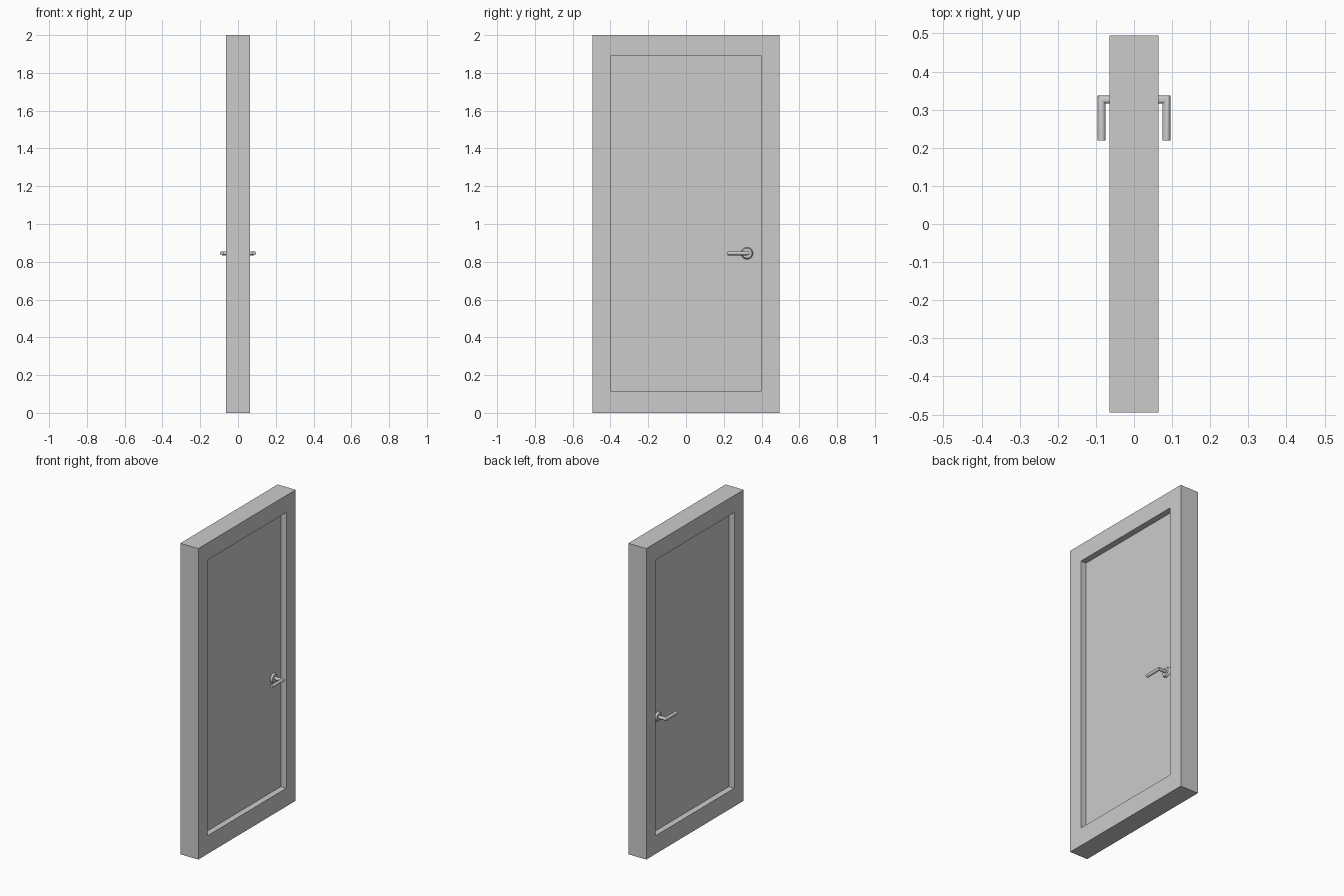
import bpy, bmesh
from math import sin, cos, pi
from mathutils import Matrix

if "Cube" in bpy.data.objects:
    bpy.data.objects.remove(bpy.data.objects["Cube"])

HALF_T, LEAF_T = 0.064, 0.025      # half thickness of frame and leaf
HANDLE_Y, HANDLE_Z = 0.326, 0.845


def make(name, bm, smooth=False):
    bmesh.ops.recalc_face_normals(bm, faces=bm.faces)
    me = bpy.data.meshes.new(name)
    bm.to_mesh(me)
    bm.free()
    ob = bpy.data.objects.new(name, me)
    bpy.context.collection.objects.link(ob)
    if smooth:
        bpy.ops.object.select_all(action='DESELECT')
        ob.select_set(True)
        bpy.context.view_layer.objects.active = ob
        bpy.ops.object.shade_smooth_by_angle()
    return ob


def bridge(bm, rings, closed=False):
    for a, b in zip(rings, rings[1:] + (rings[:1] if closed else [])):
        for i in range(len(a)):
            j = (i + 1) % len(a)
            bm.faces.new((a[i], a[j], b[j], b[i]))


def rect(bm, x, y, z0, z1):
    return [bm.verts.new((x, v, w)) for v, w in ((-y, z0), (y, z0), (y, z1), (-y, z1))]


# Door frame: rectangular ring
outer, inner = (0.495, 0, 2), (0.40, 0.117, 1.89)
bm = bmesh.new()
bridge(bm, [rect(bm, x, *r) for x, r in ((-HALF_T, outer), (HALF_T, outer),
                                         (HALF_T, inner), (-HALF_T, inner))], True)
make("door_frame", bm)

# Door leaf: recessed panel filling the opening
bm = bmesh.new()
sides = [rect(bm, x, *inner) for x in (-LEAF_T, LEAF_T)]
bridge(bm, sides)
for s in sides:
    bm.faces.new(s)
make("door_leaf", bm)


# Lever: round bar with a mitred corner
def lever(side, name, r=0.0105, n=16, xc=0.085, y_end=0.2185):
    bm = bmesh.new()
    circle = [(r * cos(2 * pi * i / n), r * sin(2 * pi * i / n)) for i in range(n)]
    path = (lambda u: (LEAF_T, HANDLE_Y + u), lambda u: (xc + u, HANDLE_Y + u),
            lambda u: (xc + u, y_end))
    rings = []
    for place in path:
        ring = []
        for u, v in circle:
            x, y = place(u)
            ring.append(bm.verts.new((side * x, y, HANDLE_Z + v)))
        rings.append(ring)
    bridge(bm, rings)
    bm.faces.new(rings[0])
    bm.faces.new(rings[-1])
    make(name, bm, True)


# Rosette: chamfered disc against the leaf
def rosette(side, name, depth=0.012):
    bm = bmesh.new()
    m = (Matrix.Translation((side * (LEAF_T + depth / 2), HANDLE_Y - 0.003, HANDLE_Z))
         @ Matrix.Rotation(side * pi / 2, 4, 'Y'))
    bmesh.ops.create_cone(bm, cap_ends=True, segments=20, radius1=0.032,
                          radius2=0.026, depth=depth, matrix=m)
    make(name, bm, True)


for side, tag in ((1, "right"), (-1, "left")):
    lever(side, "lever_" + tag)
    rosette(side, "rosette_" + tag)
